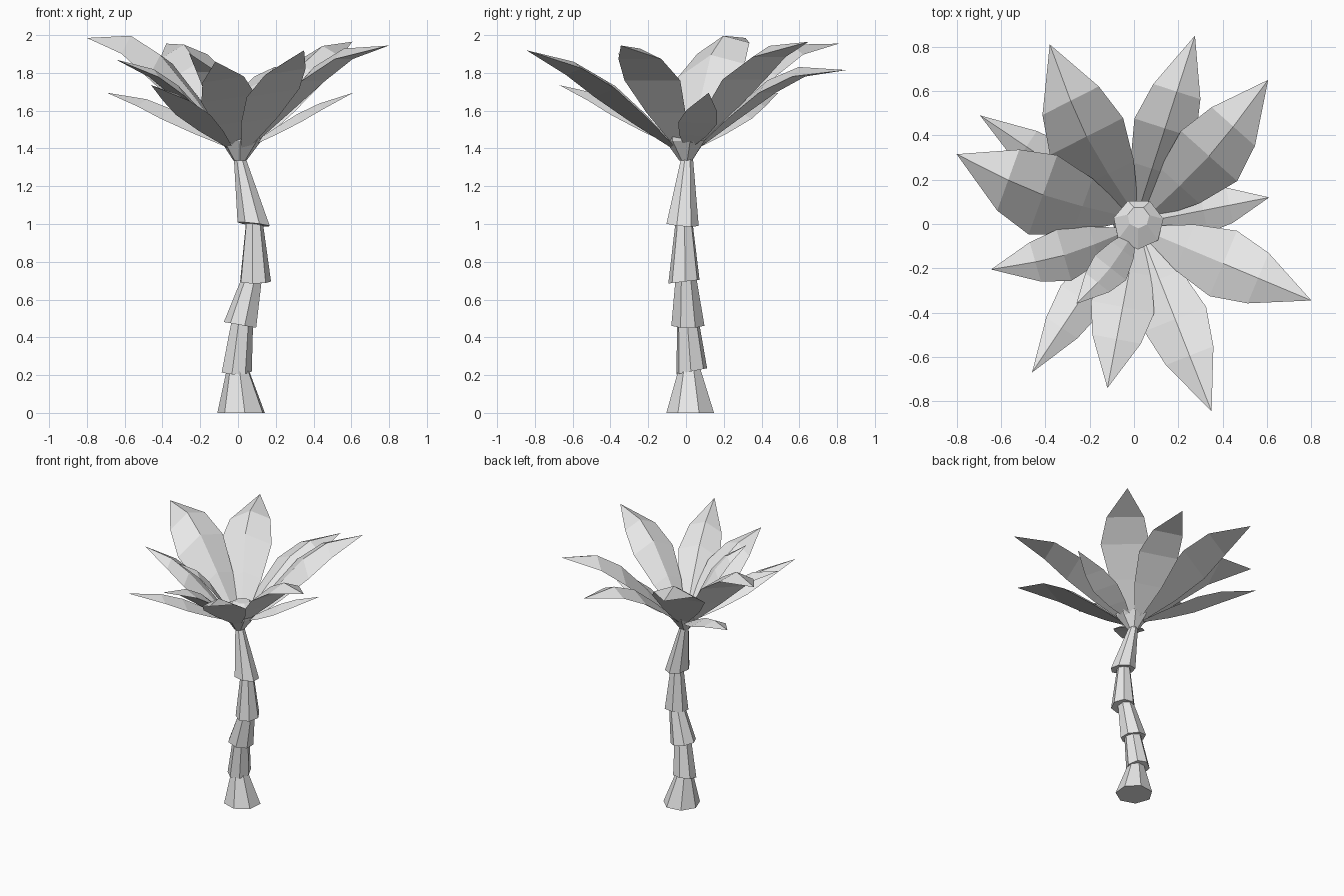
import bpy, bmesh, math
from mathutils import Vector

cube = bpy.data.objects.get("Cube")
if cube:
    bpy.data.objects.remove(cube)

mat = bpy.data.materials.new("light_grey")
mat.use_nodes = True
colour = (0.8, 0.8, 0.8, 1)
mat.diffuse_color = colour
mat.node_tree.nodes["Principled BSDF"].inputs["Base Color"].default_value = colour


def finish(bm, name):
    bmesh.ops.recalc_face_normals(bm, faces=bm.faces)
    mesh = bpy.data.meshes.new(name)
    bm.to_mesh(mesh)
    bm.free()
    mesh.materials.append(mat)
    bpy.context.collection.objects.link(bpy.data.objects.new(name, mesh))


def loft(name, rings, sides, turn):
    """Closed faceted solid through rings of (x, y, z, radius, x slope, y slope)."""
    bm = bmesh.new()
    loops = []
    for x, y, z, r, sx, sy in rings:
        loop = []
        for i in range(sides):
            a = turn + math.tau * i / sides
            dx, dy = r * math.cos(a), r * math.sin(a)
            loop.append(bm.verts.new((x + dx, y + dy, z + dx * sx + dy * sy)))
        loops.append(loop)
    for low, high in zip(loops, loops[1:]):
        for i in range(sides):
            j = (i + 1) % sides
            bm.faces.new((low[i], low[j], high[j], high[i]))
    bm.faces.new(loops[0][::-1])
    bm.faces.new(loops[-1])
    finish(bm, name)


# Trunk: flared segments, each wide at the bottom and narrow at the top
segments = [
    ((.02, .025, 0, .13, 0, 0), (0, .02, .23, .06, 0, 0)),
    ((-.01, .03, .22, .083, 0, .2), (.02, .01, .48, .06, 0, 0)),
    ((.015, .01, .465, .09, -.18, 0), (.075, 0, .71, .057, 0, 0)),
    ((.09, -.01, .695, .085, 0, .12), (.085, -.01, 1.02, .045, 0, 0)),
    ((.085, -.02, .998, .088, -.12, -.08), (.01, .005, 1.35, .032, 0, 0)),
]
for n, rings in enumerate(segments):
    loft(f"trunk_segment_{n + 1}", rings, 7, .35 + n * .5)

# Crown bud that holds the leaves
loft("crown_bud", [(.01, 0, 1.335, .035, 0, 0), (.015, 0, 1.44, .11, 0, 0),
                   (.02, .0, 1.5, .115, 0, 0), (.02, .03, 1.54, .05, 0, 0)], 7, .2)


# Leaves: arched blades with a raised midrib, flat below, ending in a point
STATIONS = (0, .24, .47, .68)
WIDTH = (.15, .7, 1, .77)
ARCH = (0, .65, 1.1, 1)


def leaf(name, base, tip, half_width, bow, arch, twist):
    start, end = Vector((*base, 1.41)), Vector(tip)
    span = end - start
    side = Vector((span.y, -span.x, 0)).normalized()
    tilt = side + Vector((0, 0, twist))
    bm = bmesh.new()
    rows = []
    for t, w, a in zip(STATIONS, WIDTH, ARCH):
        mid = start + span * t + side * bow * w
        mid.z += span.z * arch * a
        drop = Vector((0, 0, -.45 * half_width * w))
        reach = tilt * half_width * w
        rows.append([bm.verts.new(p) for p in (mid - reach + drop, mid, mid + reach + drop)])
    point = bm.verts.new(end)
    bm.faces.new(rows[0])
    for i in range(3):
        j = (i + 1) % 3
        for low, high in zip(rows, rows[1:]):
            bm.faces.new((low[i], low[j], high[j], high[i]))
        bm.faces.new((rows[-1][i], rows[-1][j], point))
    finish(bm, name)


# base, tip, half width, sideways bow, arch, twist
leaves = [
    ((0, .06), (-.38, .81, 1.955), .185, -.04, .31, .08),
    ((.02, .06), (.275, .85, 1.815), .145, 0, .36, 0),
    ((.06, .04), (.605, .65, 1.965), .17, .03, .28, 0),
    ((.05, .01), (.61, .12, 1.695), .105, 0, .12, .05),
    ((.05, -.03), (.8, -.345, 1.945), .16, 0, .29, 0),
    ((.04, -.06), (.35, -.845, 1.92), .15, 0, .2, -.15),
    ((.01, -.05), (-.12, -.74, 1.86), .145, 0, .22, -.15),
    ((-.04, -.04), (-.46, -.67, 1.735), .11, 0, .18, 0),
    ((0, -.03), (-.26, -.36, 1.905), .09, -.02, .18, 0),
    ((-.04, -.03), (-.645, -.205, 1.87), .12, -.03, .21, 0),
    ((-.04, .04), (-.8, .315, 1.985), .19, -.04, .34, .2),
    ((-.04, .05), (-.695, .49, 1.695), .11, 0, .2, 0),
]
for n, args in enumerate(leaves):
    leaf(f"leaf_{n + 1}", *args)
